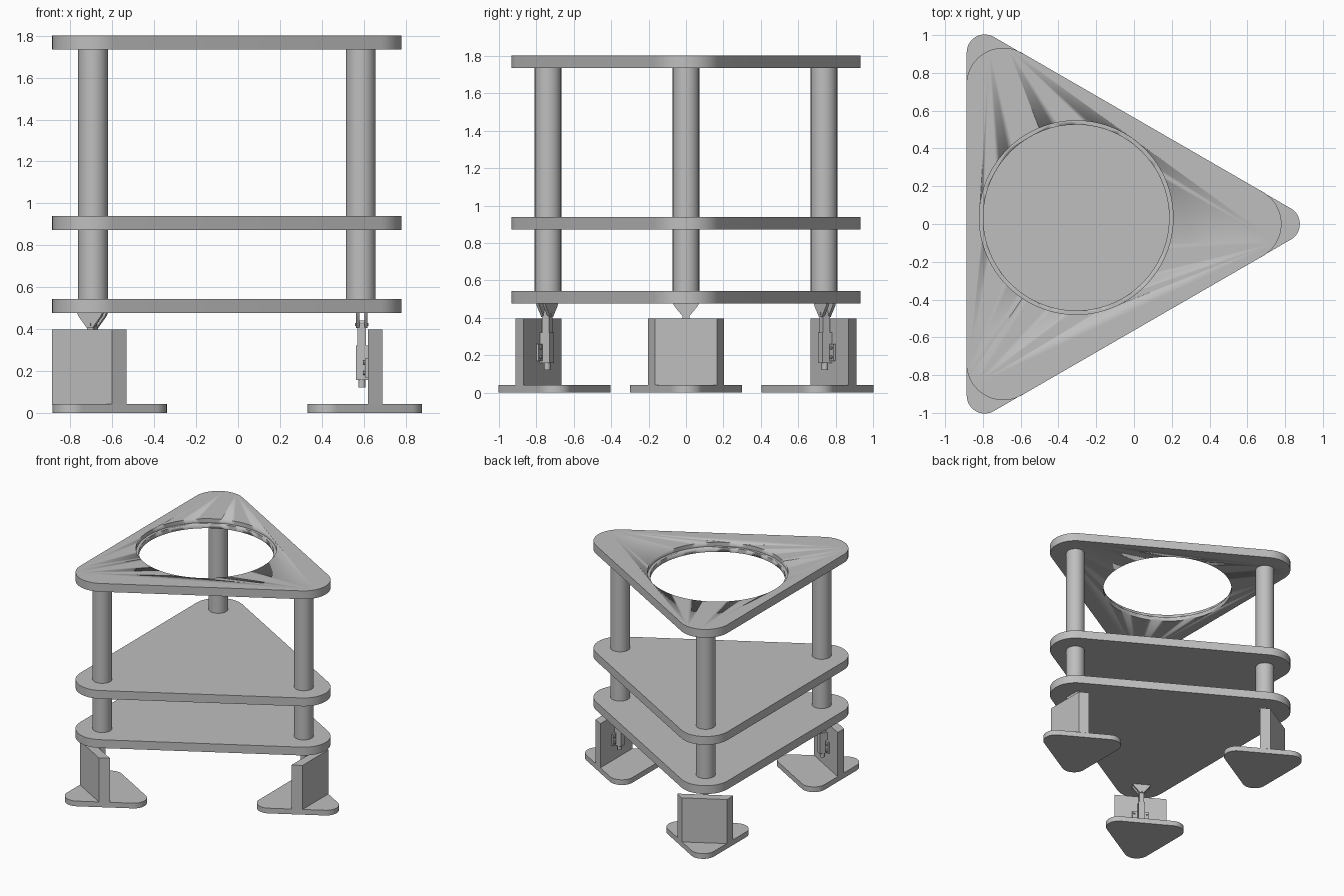
import bpy, bmesh
from math import cos, sin, pi, radians
from mathutils import Matrix, Vector

if "Cube" in bpy.data.objects:
    bpy.data.objects.remove(bpy.data.objects["Cube"], do_unlink=True)

grey = bpy.data.materials.new("light_grey")
grey.use_nodes = True
colour = (0.52, 0.52, 0.52, 1)
grey.diffuse_color = colour
grey.node_tree.nodes["Principled BSDF"].inputs["Base Color"].default_value = colour

AXIS = Vector((-0.266, 0, 0))   # shared axis of the three-fold layout
CORNER = 0.852                  # distance of columns from the axis
JOINT = 0.857                   # distance of the leg hardware from the axis


def finish(bm, name, place=Matrix()):
    bmesh.ops.recalc_face_normals(bm, faces=bm.faces)
    bm.transform(Matrix.Translation(AXIS) @ place)
    mesh = bpy.data.meshes.new(name)
    bm.to_mesh(mesh)
    bm.free()
    mesh.materials.append(grey)
    obj = bpy.data.objects.new(name, mesh)
    bpy.context.collection.objects.link(obj)
    bpy.ops.object.select_all(action='DESELECT')
    obj.select_set(True)
    bpy.context.view_layer.objects.active = obj
    bpy.ops.object.shade_smooth_by_angle(angle=radians(30))
    return obj


def extrude(points, direction, name, place=Matrix()):
    bm = bmesh.new()
    face = bm.faces.new([bm.verts.new(p) for p in points])
    out = bmesh.ops.extrude_face_region(bm, geom=[face])
    moved = [v for v in out["geom"] if isinstance(v, bmesh.types.BMVert)]
    bmesh.ops.translate(bm, verts=moved, vec=direction)
    return finish(bm, name, place)


def rounded_triangle(reach, radius, u, z0, z1, name, place=Matrix(), steps=16):
    pts = []
    for corner in range(3):
        a = corner * 2 * pi / 3
        for i in range(steps + 1):
            b = a - pi / 3 + i / steps * 2 * pi / 3
            pts.append((u + reach * cos(a) + radius * cos(b),
                        reach * sin(a) + radius * sin(b), z0))
    return extrude(pts, (0, 0, z1 - z0), name, place)


def cylinder(radius, centre, depth, name, place=Matrix(), turn=Matrix(), sides=48):
    bm = bmesh.new()
    bmesh.ops.create_cone(bm, cap_ends=True, segments=sides, radius1=radius,
                          radius2=radius, depth=depth,
                          matrix=Matrix.Translation(centre) @ turn)
    return finish(bm, name, place)


def box(centre, size, name, place):
    bm = bmesh.new()
    bmesh.ops.create_cube(bm, size=1, matrix=Matrix.Translation(centre)
                          @ Matrix.Diagonal((*size, 1)))
    return finish(bm, name, place)


# Three stacked plates
for name, base in (("lower_plate", 0.477), ("middle_plate", 0.873), ("top_plate", 1.735)):
    plate = rounded_triangle(CORNER, 0.195, 0, base, base + 0.067, name)

# Stepped round opening in the top plate
for radius, z in ((0.492, 1.77), (0.513, 1.87)):
    cutter = cylinder(radius, (-0.04, 0.034, z), 0.2, "opening_cutter", sides=96)
    cutter.hide_render = True
    mod = plate.modifiers.new("opening", 'BOOLEAN')
    mod.operation = 'DIFFERENCE'
    mod.solver = 'EXACT'
    mod.object = cutter
    bpy.context.view_layer.objects.active = plate
    bpy.ops.object.modifier_apply(modifier=mod.name)
    bpy.data.objects.remove(cutter, do_unlink=True)

# One column, foot and adjustable joint per corner
LYING = Matrix.Rotation(pi / 2, 4, 'Y')
for n, corner in enumerate(("left", "back_right", "front_right")):
    place = Matrix.Rotation(n * 2 * pi / 3, 4, 'Z')
    for part, z0, z1 in (("short_column", 0.54, 0.876), ("tall_column", 0.937, 1.738)):
        cylinder(0.071, (CORNER, 0, (z0 + z1) / 2), z1 - z0, f"{corner}_{part}", place)

    # Foot with an upright wall whose ends follow the foot edges
    rounded_triangle(0.237, 0.095, 0.812, 0, 0.042, f"{corner}_foot", place)
    extrude([(0.886, -0.204, 0.04), (0.956, -0.166, 0.04),
             (0.956, 0.166, 0.04), (0.886, 0.204, 0.04)],
            (0, 0, 0.357), f"{corner}_wall", place)

    # Forked bracket under the lower plate, with its pin
    for side in (-1, 1):
        u = JOINT + side * 0.02 - 0.008
        extrude([(u, -0.07, 0.479), (u, 0.07, 0.479), (u, 0.062, 0.462), (u, 0.015, 0.405),
                 (u, -0.015, 0.405), (u, -0.062, 0.462)],
                (0.016, 0, 0), f"{corner}_bracket", place)
    cylinder(0.008, (JOINT, 0, 0.422), 0.064, f"{corner}_pin", place, LYING, 16)

    # Linear actuator fixed to the wall
    box((JOINT, 0, 0.37), (0.042, 0.036, 0.11), f"{corner}_rod", place)
    cylinder(0.012, (JOINT, 0, 0.43), 0.024, f"{corner}_rod_eye", place, LYING, 16)
    box((JOINT, 0, 0.24), (0.058, 0.048, 0.165), f"{corner}_actuator_body", place)
    cylinder(0.017, (JOINT, 0, 0.14), 0.036, f"{corner}_actuator_tip", place, sides=16)
    box((0.879, 0, 0.215), (0.014, 0.13, 0.09), f"{corner}_mounting_flange", place)
    for side in (-1, 1):
        for z in (0.19, 0.24):
            cylinder(0.009, (0.868, side * 0.048, z), 0.01, f"{corner}_screw", place, LYING, 12)
